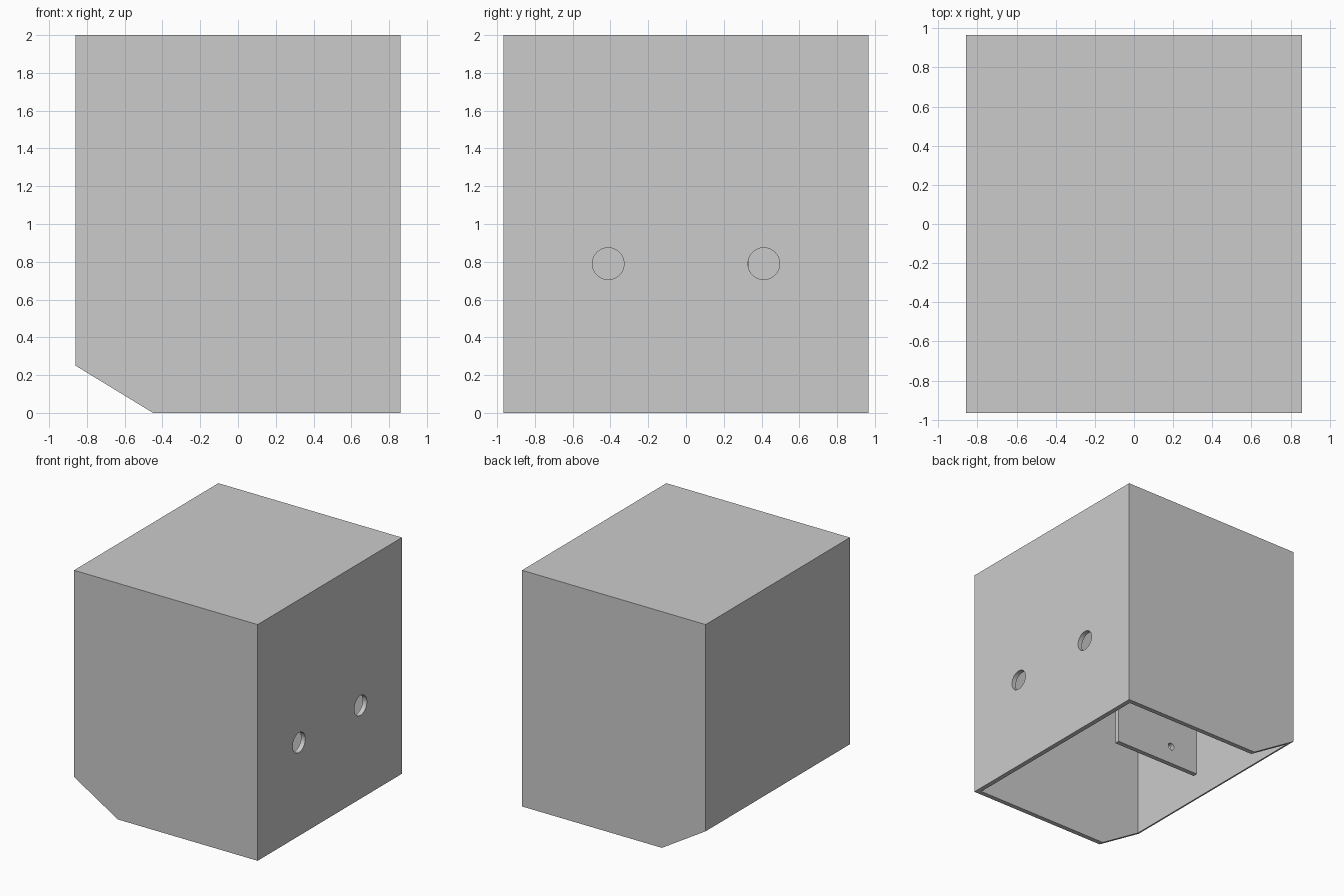
import bpy, bmesh
from mathutils import Matrix

cube = bpy.data.objects.get("Cube")
if cube:
    bpy.data.objects.remove(cube, do_unlink=True)

W, D, H, T = 0.86, 0.965, 2.0, 0.04      # half width, half depth, height, wall

grey = bpy.data.materials.new("light_grey")
grey.use_nodes = True
grey.diffuse_color = (0.6, 0.6, 0.6, 1)
grey.node_tree.nodes["Principled BSDF"].inputs["Base Color"].default_value = (0.6, 0.6, 0.6, 1)


def finish(name, bm):
    bmesh.ops.recalc_face_normals(bm, faces=bm.faces)
    mesh = bpy.data.meshes.new(name)
    bm.to_mesh(mesh)
    bm.free()
    mesh.materials.append(grey)
    obj = bpy.data.objects.new(name, mesh)
    bpy.context.collection.objects.link(obj)
    return obj


def prism(name, profile, y0, y1):
    """Extrude an x-z outline along y."""
    bm = bmesh.new()
    face = bm.faces.new([bm.verts.new((x, y0, z)) for x, z in profile])
    new = bmesh.ops.extrude_face_region(bm, geom=[face])["geom"]
    bmesh.ops.translate(bm, vec=(0, y1 - y0, 0),
                        verts=[v for v in new if isinstance(v, bmesh.types.BMVert)])
    return finish(name, bm)


def rect(x0, x1, z0, z1):
    return [(x0, z0), (x1, z0), (x1, z1), (x0, z1)]


def cylinder(name, centre, radius, axis):
    bm = bmesh.new()
    turn = Matrix.Rotation(1.5707963, 4, axis)
    bmesh.ops.create_cone(bm, cap_ends=True, segments=48, radius1=radius, radius2=radius,
                          depth=0.2, matrix=Matrix.Translation(centre) @ turn)
    return finish(name, bm)


def cut(target, cutter):
    mod = target.modifiers.new(cutter.name, 'BOOLEAN')
    mod.operation = 'DIFFERENCE'
    mod.solver = 'EXACT'
    mod.object = cutter
    cutter.hide_render = True
    cutter.hide_set(True)


# Cover: sloped lower corner, hollow and open underneath
cover = prism("cover_shell", [(-W, 0.25), (-0.45, 0), (W, 0), (W, H), (-W, H)], -D, D)
cut(cover, prism("cavity_cutter", rect(-W + T, W - T, -0.2, H - T), -D + T, D - T))

# Round holes through the left wall
for side, y in (("front", -0.412), ("back", 0.412)):
    cut(cover, cylinder(side + "_hole_cutter", (W, y, 0.79), 0.084, 'Y'))

# Inner mounting plate hanging from the top, with a small pin hole
plate = prism("inner_plate", rect(-0.38, 0.44, 0.05, H - T), 0.292, 0.332)
cut(plate, cylinder("pin_hole_cutter", (-0.11, 0.312, 0.205), 0.03, 'X'))
